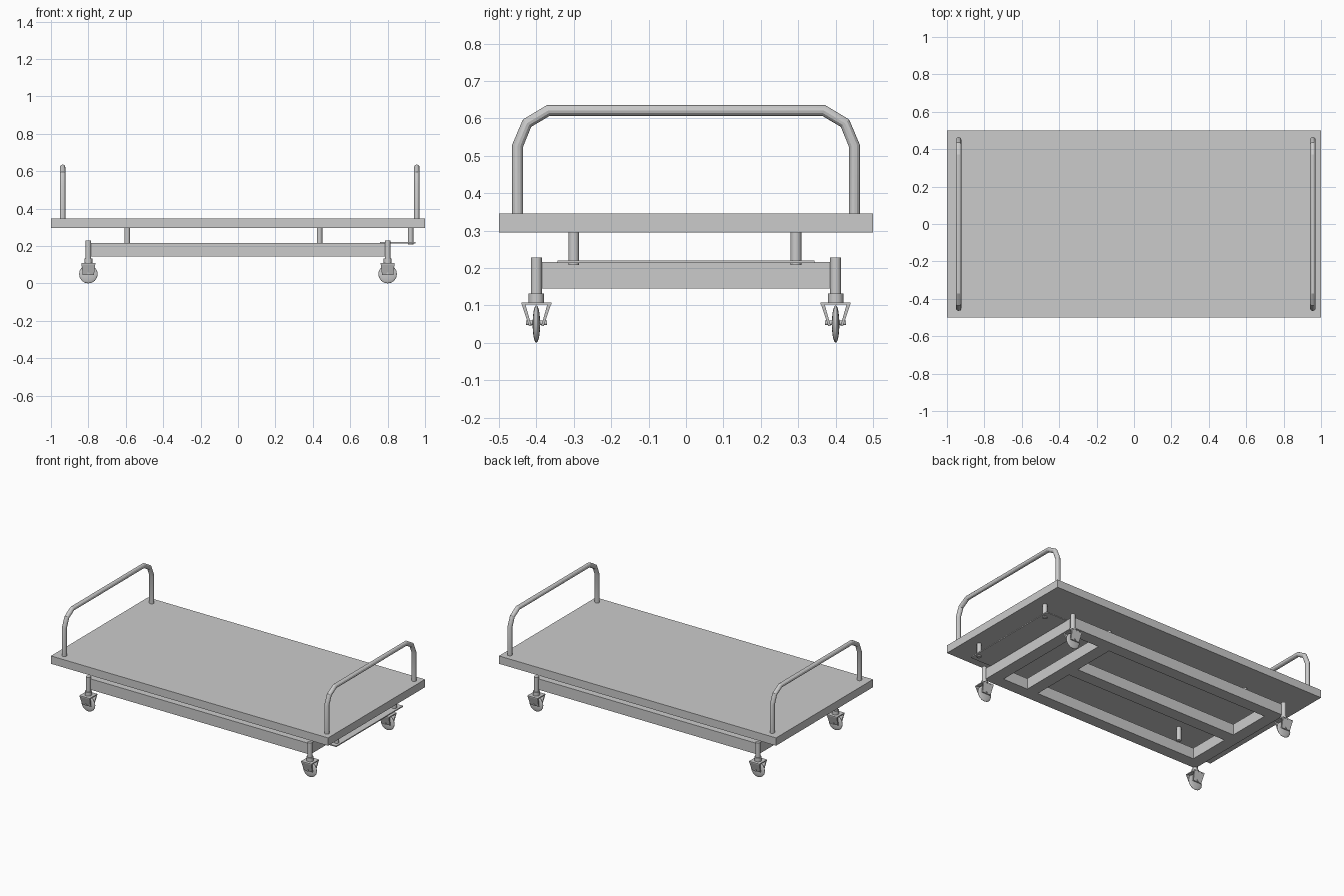
import bpy, bmesh, math
from mathutils import Matrix

if "Cube" in bpy.data.objects:
    bpy.data.objects.remove(bpy.data.objects["Cube"])


def finish(name, bm, smooth=False):
    bmesh.ops.recalc_face_normals(bm, faces=bm.faces[:])
    me = bpy.data.meshes.new(name)
    bm.to_mesh(me)
    bm.free()
    ob = bpy.data.objects.new(name, me)
    bpy.context.collection.objects.link(ob)
    if smooth:
        bpy.ops.object.select_all(action='DESELECT')
        ob.select_set(True)
        bpy.context.view_layer.objects.active = ob
        bpy.ops.object.shade_smooth_by_angle(angle=math.radians(35))
    return ob


def box(name, x0, x1, y0, y1, z0, z1):
    bm = bmesh.new()
    m = Matrix.Translation(((x0 + x1) / 2, (y0 + y1) / 2, (z0 + z1) / 2))
    m = m @ Matrix.Diagonal((x1 - x0, y1 - y0, z1 - z0, 1))
    bmesh.ops.create_cube(bm, size=1, matrix=m)
    return finish(name, bm)


def post(name, x, y, z0, z1, r):
    bm = bmesh.new()
    bmesh.ops.create_cone(bm, cap_ends=True, segments=16, radius1=r, radius2=r,
                          depth=z1 - z0, matrix=Matrix.Translation((x, y, (z0 + z1) / 2)))
    return finish(name, bm, True)


def rail(name, x):
    half = [(0.45, 0.34), (0.45, 0.527), (0.425, 0.587), (0.368, 0.621)]
    path = [(-y, z) for y, z in half] + half[::-1]
    cu = bpy.data.curves.new(name, 'CURVE')
    cu.dimensions = '3D'
    cu.bevel_depth = 0.0148
    cu.bevel_resolution = 4
    sp = cu.splines.new('POLY')
    sp.points.add(len(path) - 1)
    for p, (y, z) in zip(sp.points, path):
        p.co = (x, y, z, 1)
    ob = bpy.data.objects.new(name, cu)
    bpy.context.collection.objects.link(ob)
    bpy.ops.object.select_all(action='DESELECT')
    ob.select_set(True)
    bpy.context.view_layer.objects.active = ob
    bpy.ops.object.convert(target='MESH')
    bpy.ops.object.shade_smooth_by_angle(angle=math.radians(25))


def caster(x, y):
    # stem and collar
    post("caster_stem", x, y, 0.125, 0.228, 0.015)
    post("caster_collar", x, y, 0.105, 0.132, 0.021)
    # fork: top plate with two slanted cheeks
    box("fork_plate", x - 0.037, x + 0.037, y - 0.04, y + 0.04, 0.102, 0.108)
    for s in (-1, 1):
        bm = bmesh.new()
        prof = [(0.040, 0.105, 0.037), (0.030, 0.105, 0.037),
                (0.013, 0.045, 0.03), (0.020, 0.045, 0.03)]
        rings = [[bm.verts.new((x + d * w, y + s * py, pz)) for py, pz, w in prof]
                 for d in (-1, 1)]
        bm.faces.new(rings[0])
        bm.faces.new(rings[1][::-1])
        for i in range(4):
            j = (i + 1) % 4
            bm.faces.new((rings[0][i], rings[0][j], rings[1][j], rings[1][i]))
        finish("fork_cheek", bm)
    # axle
    bm = bmesh.new()
    at = Matrix.Translation((x, y, 0.053))
    bmesh.ops.create_cone(bm, cap_ends=True, segments=12, radius1=0.006, radius2=0.006,
                          depth=0.056, matrix=at @ Matrix.Rotation(math.pi / 2, 4, 'X'))
    finish("axle", bm, True)
    # lens-shaped wheel
    bm = bmesh.new()
    m = Matrix.Translation((x, y, 0.05)) @ Matrix.Diagonal((0.05, 0.01, 0.05, 1))
    bmesh.ops.create_uvsphere(bm, u_segments=16, v_segments=32, radius=1,
                              matrix=m @ Matrix.Rotation(math.pi / 2, 4, 'X'))
    finish("wheel", bm, True)


# bed deck and end rails
box("deck", -1, 1, -0.5, 0.5, 0.295, 0.346)
rail("rail_left", -0.938)
rail("rail_right", 0.956)

# lower frame
Z = (0.145, 0.216)
for s in (-1, 1):
    y0, y1 = sorted((s * 0.4, s * 0.322))
    box("side_beam", -0.8, 0.8, y0, y1, *Z)
    x0, x1 = sorted((s * 0.8, s * 0.72))
    box("end_beam", x0, x1, -0.322, 0.322, *Z)
box("cross_beam", 0.46, 0.54, -0.322, 0.322, *Z)
box("centre_beam", -0.72, 0.46, -0.04, 0.04, *Z)

# end plate
box("end_plate", 0.76, 0.95, -0.344, 0.344, 0.213, 0.22)

# deck supports and casters
for s in (-1, 1):
    for x in (-0.592, 0.436, 0.923):
        post("deck_support", x, s * 0.3 if s < 0 else 0.294, 0.208, 0.3, 0.0145)
    for x in (-0.8, 0.8):
        caster(x, s * 0.4)
